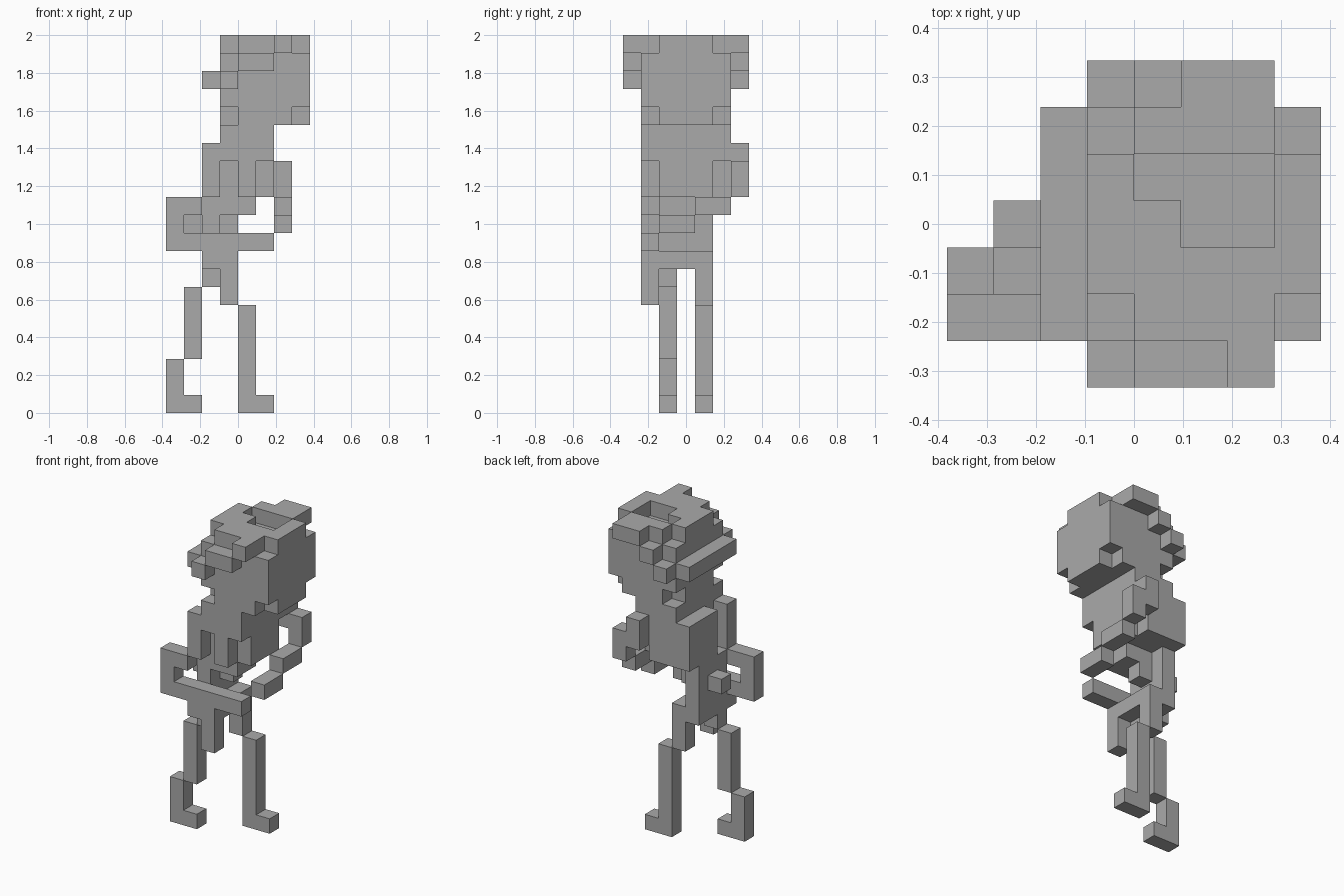
import bpy
import bmesh
from itertools import product
from mathutils import Vector

cube = bpy.data.objects.get("Cube")
if cube:
    bpy.data.objects.remove(cube, do_unlink=True)

UNIT = 2 / 21                      # edge length of one block
ORIGIN = Vector((4, 3.5, 0))       # block coordinates of the model's centre

grey = bpy.data.materials.new("stone_grey")
grey.use_nodes = True
grey.diffuse_color = (0.4, 0.4, 0.4, 1)
shader = grey.node_tree.nodes["Principled BSDF"]
shader.inputs["Base Color"].default_value = grey.diffuse_color
shader.inputs["Roughness"].default_value = 0.9


def cells(boxes):
    """Unit cells filled by boxes given as (x range, y range, z range)."""
    filled = set()
    for xs, ys, zs in boxes:
        filled.update(product(range(*xs), range(*ys), range(*zs)))
    return filled


def part(name, solid, removed=()):
    """Blocky mesh keeping only the outside faces of the filled cells."""
    filled = cells(solid) - cells(removed)
    bm = bmesh.new()
    corners = {}

    def corner(point):
        key = tuple(point)
        if key not in corners:
            corners[key] = bm.verts.new((Vector(key) - ORIGIN) * UNIT)
        return corners[key]

    for cell in filled:
        for axis, side in product(range(3), (0, 1)):
            neighbour = list(cell)
            neighbour[axis] += 1 if side else -1
            if tuple(neighbour) in filled:
                continue
            u, v = (axis + 1) % 3, (axis + 2) % 3
            ring = []
            for du, dv in ((0, 0), (1, 0), (1, 1), (0, 1)):
                point = list(cell)
                point[axis] += side
                point[u] += du
                point[v] += dv
                ring.append(corner(point))
            bm.faces.new(ring if side else ring[::-1])
    # Merge the coplanar squares into large flat faces
    bmesh.ops.dissolve_limit(bm, angle_limit=0.01, verts=bm.verts, edges=bm.edges)
    mesh = bpy.data.meshes.new(name)
    bm.to_mesh(mesh)
    bm.free()
    mesh.materials.append(grey)
    obj = bpy.data.objects.new(name, mesh)
    bpy.context.collection.objects.link(obj)
    return obj


# Head: a cube with clipped corners and a hole broken into the crown
clipped = [((x, x + 1), (y, y + 1), (z, z + 1))
           for x, y, z in product((3, 7), (1, 5), (16, 20))]
crown_hole = [((5, 7), (3, 5), (20, 21)), ((4, 5), (4, 5), (20, 21))]
part("head", [((3, 8), (1, 6), (16, 21))], clipped + crown_hole)

# Band that steps down both sides and crosses the back of the head
part("band_right", [((6, 7), (0, 1), (20, 21)),
                    ((4, 6), (0, 1), (19, 20)),
                    ((3, 4), (0, 1), (18, 19))])
part("band_left", [((5, 7), (6, 7), (20, 21)),
                   ((4, 5), (6, 7), (19, 20)),
                   ((3, 4), (6, 7), (18, 19))])
part("band_back", [((2, 3), (1, 6), (18, 19))])

# Torso with a ragged hem and a torn back
hem_gaps = [((3, 4), (1, 2), (12, 14)),
            ((5, 6), (1, 2), (12, 14)),
            ((5, 6), (5, 6), (12, 14))]
back_tear = [((2, 3), (2, 3), (12, 15))]
part("torso", [((2, 6), (1, 6), (12, 15)), ((3, 6), (1, 6), (15, 16))],
     hem_gaps + back_tear)

# Waist, pelvis and hanging cloth
part("waist", [((3, 5), (2, 4), (11, 12)), ((3, 4), (3, 4), (10, 11))])
part("pelvis", [((2, 3), (2, 5), (8, 12)), ((3, 4), (2, 5), (8, 9))])
part("tail_knob", [((1, 2), (3, 4), (10, 11))])
part("hip_cloth", [((2, 4), (1, 2), (8, 9)), ((3, 4), (1, 2), (6, 8))])

# Right arm, bent back and reaching forward
part("right_arm", [((0, 2), (1, 2), (11, 12)),
                   ((0, 1), (1, 2), (9, 12)),
                   ((0, 6), (1, 2), (9, 10))])

# Left arm, dropping from the shoulder and folding across the front
part("left_upper_arm", [((5, 6), (6, 7), (13, 15)),
                        ((6, 7), (6, 7), (12, 14))])
part("left_forearm", [((6, 7), (4, 6), (11, 12))])
part("left_hand", [((6, 7), (2, 4), (10, 11))])

# Right leg, trailing
part("right_thigh", [((2, 3), (2, 3), (7, 8))])
part("right_shin", [((1, 2), (2, 3), (3, 7))])
part("right_foot", [((0, 1), (2, 3), (0, 3)), ((1, 2), (2, 3), (0, 1))])

# Left leg, leading
part("left_thigh", [((3, 4), (4, 5), (6, 8))])
part("left_shin_and_foot", [((4, 5), (4, 5), (0, 6)), ((5, 6), (4, 5), (0, 1))])
